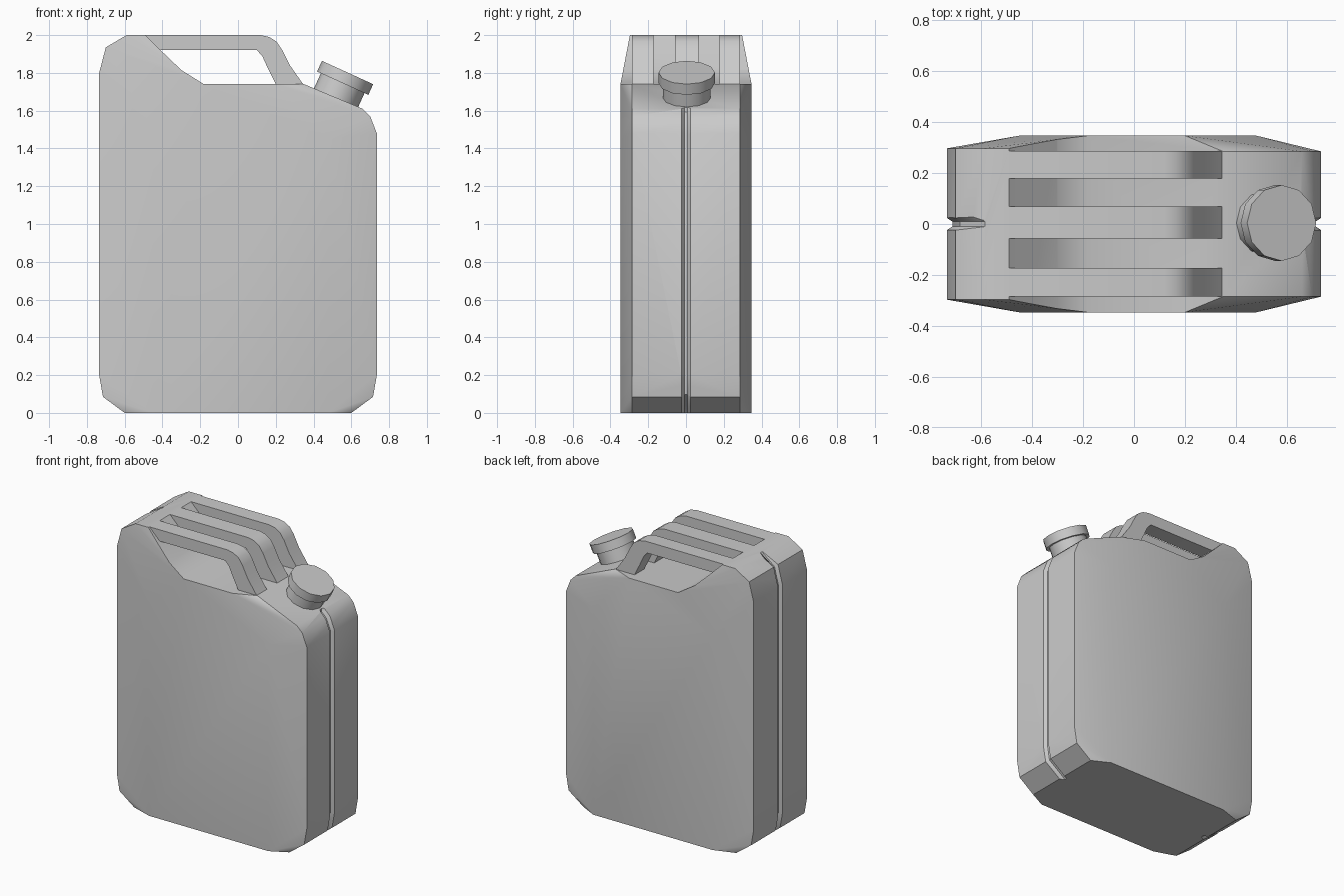
import bpy, bmesh, math
from mathutils import Vector, Matrix

if "Cube" in bpy.data.objects:
    bpy.data.objects.remove(bpy.data.objects["Cube"])


def make_object(name, bm):
    bmesh.ops.recalc_face_normals(bm, faces=bm.faces)
    mesh = bpy.data.meshes.new(name)
    bm.to_mesh(mesh)
    bm.free()
    obj = bpy.data.objects.new(name, mesh)
    bpy.context.collection.objects.link(obj)
    return obj


def activate(obj):
    bpy.ops.object.select_all(action='DESELECT')
    obj.select_set(True)
    bpy.context.view_layer.objects.active = obj


def smooth(obj, angle=35):
    activate(obj)
    bpy.ops.object.shade_smooth_by_angle(angle=math.radians(angle))


def loft(name, rings):
    """Skin closed rings of equal length and cap both ends."""
    bm = bmesh.new()
    vs = [[bm.verts.new(p) for p in ring] for ring in rings]
    n = len(vs[0])
    for a, b in zip(vs, vs[1:]):
        for i in range(n):
            j = (i + 1) % n
            bm.faces.new((a[i], a[j], b[j], b[i]))
    bm.faces.new(vs[0])
    bm.faces.new(vs[-1])
    return make_object(name, bm)


def prism(name, profile, y0, y1):
    return loft(name, [[(x, y, z) for x, z in profile] for y in (y0, y1)])


def cut(obj, cutter):
    cutter.hide_render = True
    activate(obj)
    mod = obj.modifiers.new("cut", 'BOOLEAN')
    mod.operation = 'DIFFERENCE'
    mod.solver = 'EXACT'
    mod.object = cutter
    bpy.ops.object.modifier_apply(modifier=mod.name)
    bpy.data.objects.remove(cutter)


# Can body: hull of a narrow outer outline and a wider, smaller side panel
left = [(-0.60, 0), (-0.715, 0.085), (-0.735, 0.2), (-0.735, 1.8),
        (-0.70, 1.935), (-0.59, 2.0), (-0.49, 2.0)]
right = [(0.35, 1.74), (0.66, 1.61), (0.70, 1.57), (0.735, 1.48),
         (0.735, 0.2), (0.715, 0.085), (0.60, 0)]
panel = [(-0.45, 0), (0.48, 0), (0.48, 1.45), (0.2, 1.74), (-0.18, 1.74), (-0.45, 1.5)]
bm = bmesh.new()
for pts, y in ((left, 0.297), (right, 0.285), (panel, 0.347)):
    for x, z in pts:
        for s in (-1, 1):
            bm.verts.new((x, s * y, z))
bmesh.ops.convex_hull(bm, input=bm.verts)
bmesh.ops.dissolve_limit(bm, angle_limit=0.01, verts=bm.verts, edges=bm.edges)
body = make_object("can_body", bm)

# Recess under the handles
cut(body, prism("recess_cutter", [(-0.69, 2.2), (-0.41, 1.92), (-0.30, 1.815), (-0.18, 1.74),
                                  (0.42, 1.74), (0.42, 2.2)], -0.6, 0.6))

# Seam grooves down both ends
seam_left = [(-0.57, 2.0)] + left[4:0:-1] + [(-0.60, 0), (-0.57, -0.03)]
seam_right = [(0.64, 1.62)] + right[1:] + [(0.57, -0.03)]
for path in (seam_left, seam_right):
    rings = []
    for i, (x, z) in enumerate(path):
        a, b = path[max(i - 1, 0)], path[min(i + 1, len(path) - 1)]
        t = Vector((b[0] - a[0], 0, b[1] - a[1])).normalized()
        n = Vector((-t.z, 0, t.x))
        if n.x * x < 0:
            n = -n
        p = Vector((x, 0, z))
        depth = -0.01 if i == 0 else 0.022
        rings.append([p + n * o + Vector((0, w, 0)) for o, w in
                      ((0.03, -0.045), (0.03, 0.045), (-depth, 0.009), (-depth, -0.009))])
    cut(body, loft("seam_cutter", rings))
smooth(body)

# Three parallel carrying handles
handle = [(-0.49, 2.0), (0.12, 2.0), (0.165, 1.99), (0.205, 1.965), (0.235, 1.92), (0.275, 1.84),
          (0.345, 1.74), (0.30, 1.72), (0.21, 1.72), (0.20, 1.74), (0.16, 1.82), (0.128, 1.89),
          (0.10, 1.92), (-0.41, 1.92), (-0.45, 1.94)]
for name, y0, y1 in (("handle_front", -0.285, -0.172), ("handle_middle", -0.057, 0.068),
                     ("handle_back", 0.178, 0.287)):
    smooth(prism(name, handle, y0, y1))

# Filler neck and cap, square to the sloping shoulder
tilt = Matrix.Rotation(math.radians(24.5), 4, 'Y')
axis = tilt @ Vector((0, 0, 1))
top = Vector((0.58, 0.004, 1.802))
for name, radius, z0, z1 in (("filler_neck", 0.127, -0.21, -0.05), ("filler_cap", 0.149, -0.062, 0)):
    bm = bmesh.new()
    bmesh.ops.create_cone(bm, cap_ends=True, segments=12, radius1=radius, radius2=radius,
                          depth=z1 - z0,
                          matrix=Matrix.Translation(top + axis * (z0 + z1) / 2) @ tilt)
    smooth(make_object(name, bm))
